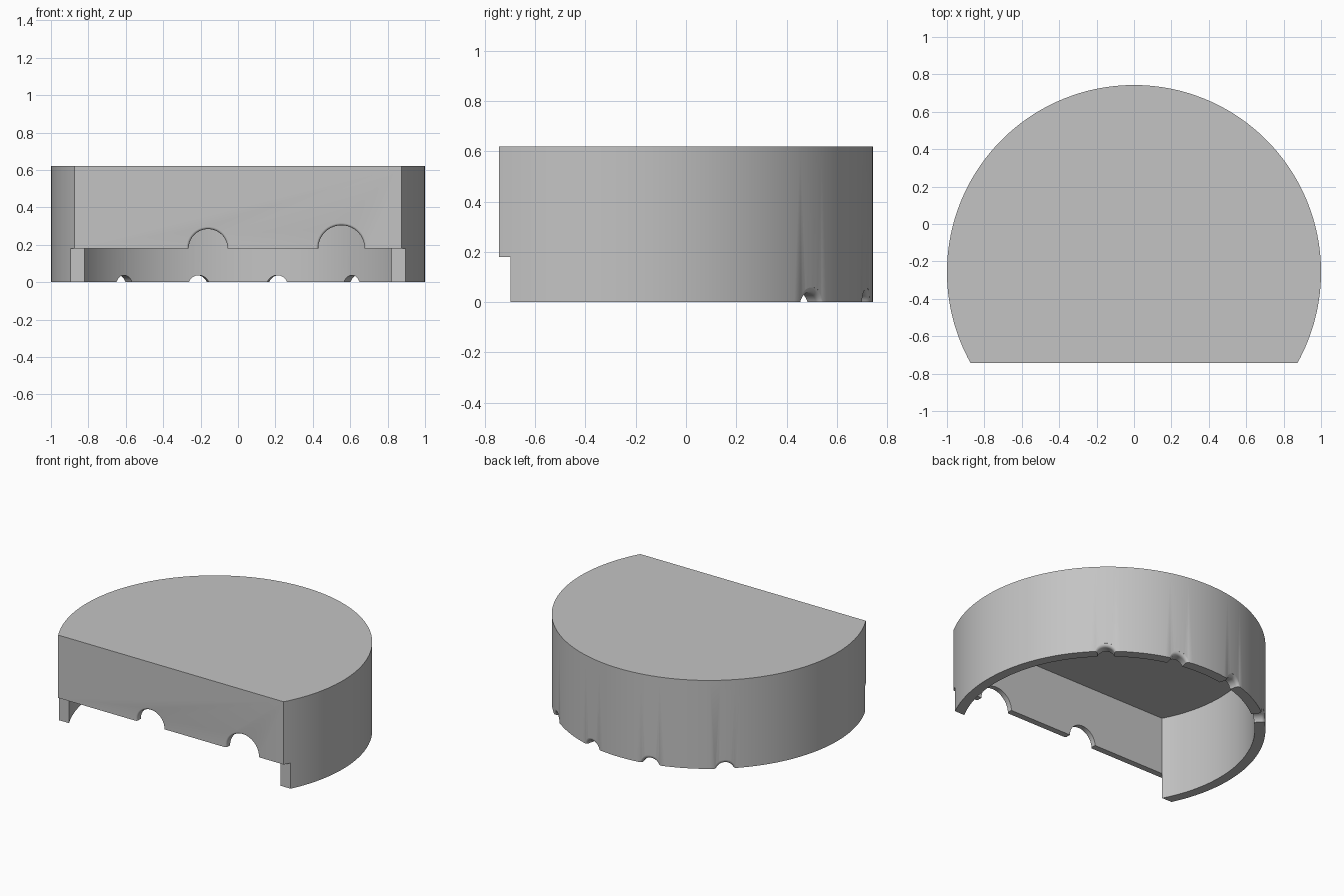
import bpy, bmesh, math
from mathutils import Matrix, Vector

cube = bpy.data.objects.get("Cube")
if cube:
    bpy.data.objects.remove(cube, do_unlink=True)

CY = -0.257          # centre of the round wall
FRONT = -0.743       # flat front
HEIGHT = 0.62
PANEL_BACK = -0.70   # inner side of the front panel

grey = bpy.data.materials.new("plain grey")
grey.use_nodes = True
grey.diffuse_color = (0.55, 0.55, 0.55, 1)
grey.node_tree.nodes["Principled BSDF"].inputs["Base Color"].default_value = (0.55, 0.55, 0.55, 1)


def finish(name, bm):
    bmesh.ops.recalc_face_normals(bm, faces=bm.faces)
    mesh = bpy.data.meshes.new(name)
    bm.to_mesh(mesh)
    bm.free()
    mesh.materials.append(grey)
    obj = bpy.data.objects.new(name, mesh)
    bpy.context.collection.objects.link(obj)
    return obj


def d_prism(name, radius, flat_y, z0, z1, steps=128):
    """Circle cut off by a straight front, extruded upwards."""
    bm = bmesh.new()
    start = math.asin((flat_y - CY) / radius)
    sweep = math.pi - 2 * start
    ring = []
    for i in range(steps + 1):
        a = start + sweep * i / steps
        ring.append(bm.verts.new((radius * math.cos(a), CY + radius * math.sin(a), z0)))
    face = bm.faces.new(ring)
    top = bmesh.ops.extrude_face_region(bm, geom=[face])["geom"]
    bmesh.ops.translate(bm, vec=(0, 0, z1 - z0),
                        verts=[v for v in top if isinstance(v, bmesh.types.BMVert)])
    return finish(name, bm)


def box(name, low, high):
    bm = bmesh.new()
    bmesh.ops.create_cube(bm, size=1)
    low, high = Vector(low), Vector(high)
    bmesh.ops.scale(bm, vec=high - low, verts=bm.verts)
    bmesh.ops.translate(bm, vec=(low + high) / 2, verts=bm.verts)
    return finish(name, bm)


def flared_hole(name, radius, flare, place, sides=48):
    """Round cutter along local +y whose mouth at y = 0 widens in a quarter curve."""
    profile = [(radius, -0.13)]
    for i in range(7):
        t = math.pi / 2 * i / 6
        profile.append((radius + flare * (1 - math.cos(t)), flare * (math.sin(t) - 1)))
    profile.append((radius + flare, 0.05))
    bm = bmesh.new()
    rings = []
    for r, d in profile:
        angles = [2 * math.pi * (k + 0.5) / sides for k in range(sides)]
        rings.append([bm.verts.new((r * math.cos(a), d, r * math.sin(a))) for a in angles])
    for a, b in zip(rings, rings[1:]):
        for k in range(sides):
            n = (k + 1) % sides
            bm.faces.new((a[k], a[n], b[n], b[k]))
    bm.faces.new(rings[0])
    bm.faces.new(rings[-1])
    bm.transform(place)
    return finish(name, bm)


# Solid housing, then everything that is taken out of it
housing = d_prism("housing", 1.0, FRONT, 0, HEIGHT)
cutters = [
    d_prism("hollow_cutter", 0.932, PANEL_BACK, -0.1, 0.585),
    box("front_step_cutter", (-1.2, -1, -0.1), (1.2, PANEL_BACK + 0.001, 0.18)),
]

# Two arches in the front panel
for side, x, radius in (("right", -0.16, 0.104), ("left", 0.553, 0.124)):
    place = Matrix.Translation((x, FRONT, 0.18)) @ Matrix.Rotation(math.pi, 4, 'Z')
    cutters.append(flared_hole(side + "_arch_cutter", radius, 0.013, place))

# Four flared notches under the back wall
for i, angle in enumerate((-40.8, -13, 13, 40.8)):
    place = (Matrix.Translation((0, CY, -0.022))
             @ Matrix.Rotation(math.radians(angle), 4, 'Z')
             @ Matrix.Translation((0, 0.999, 0)))
    cutters.append(flared_hole(f"notch_cutter_{i + 1}", 0.059, 0.022, place))

bpy.ops.object.select_all(action='DESELECT')
bpy.context.view_layer.objects.active = housing
housing.select_set(True)
for cutter in cutters:
    cutter.hide_render = True
    mod = housing.modifiers.new(cutter.name, 'BOOLEAN')
    mod.operation = 'DIFFERENCE'
    mod.solver = 'EXACT'
    mod.object = cutter
    bpy.ops.object.modifier_apply(modifier=mod.name)
    bpy.data.objects.remove(cutter, do_unlink=True)

bpy.ops.object.shade_smooth_by_angle(angle=math.radians(30))
